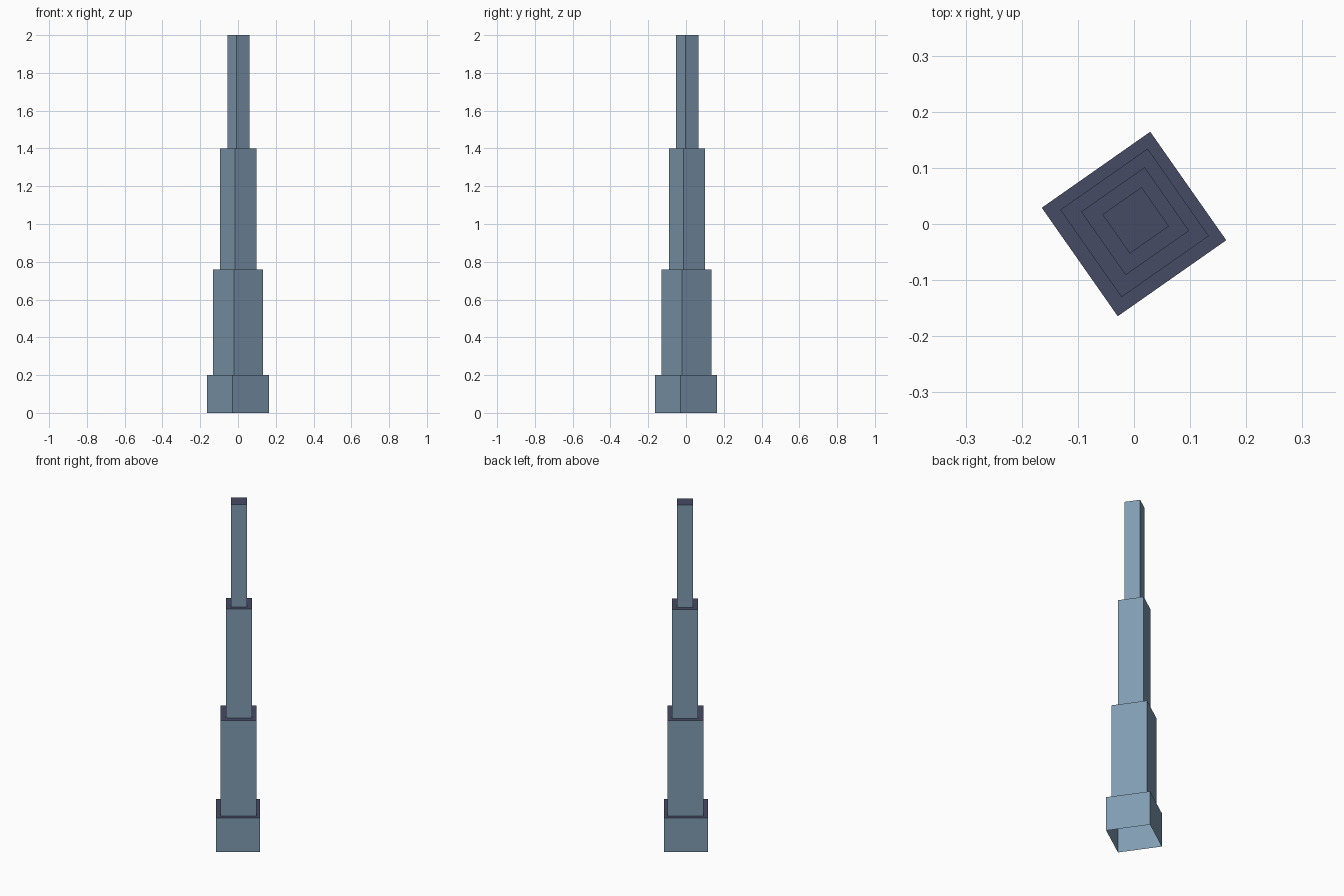
import bpy
import bmesh
from math import radians
from mathutils import Matrix

cube = bpy.data.objects.get("Cube")
if cube:
    bpy.data.objects.remove(cube, do_unlink=True)


def make_material(name, rgb):
    mat = bpy.data.materials.new(name)
    mat.use_nodes = True
    color = (*rgb, 1.0)
    mat.diffuse_color = color
    mat.node_tree.nodes["Principled BSDF"].inputs["Base Color"].default_value = color
    return mat


wall = make_material("blue grey wall", (0.216, 0.332, 0.445))
roof = make_material("dark slate roof", (0.061, 0.070, 0.127))
TURN = radians(35)


def add_tier(name, side, bottom, top, center):
    """Square block turned on its axis, roofed on top and open below."""
    bm = bmesh.new()
    bmesh.ops.create_cube(bm, size=1)
    bm.normal_update()
    under = [f for f in bm.faces if f.normal.z < -0.5]
    bmesh.ops.delete(bm, geom=under, context='FACES_ONLY')
    for f in bm.faces:
        f.material_index = 1 if f.normal.z > 0.5 else 0
    place = (Matrix.Translation((*center, (bottom + top) / 2))
             @ Matrix.Rotation(TURN, 4, 'Z')
             @ Matrix.Diagonal((side, side, top - bottom, 1)))
    bm.transform(place)
    mesh = bpy.data.meshes.new(name)
    bm.to_mesh(mesh)
    bm.free()
    mesh.materials.append(wall)
    mesh.materials.append(roof)
    bpy.context.collection.objects.link(bpy.data.objects.new(name, mesh))


# Tower tiers from the ground up: name, side, top height, centre
tiers = [
    ("base_tier", 0.236, 0.20, (0, 0)),
    ("lower_tier", 0.190, 0.76, (0.001, 0.002)),
    ("middle_tier", 0.138, 1.40, (0.002, 0.005)),
    ("top_tier", 0.085, 2.00, (0.003, 0.0065)),
]
floor = 0
for name, side, top, center in tiers:
    add_tier(name, side, floor, top, center)
    floor = top
